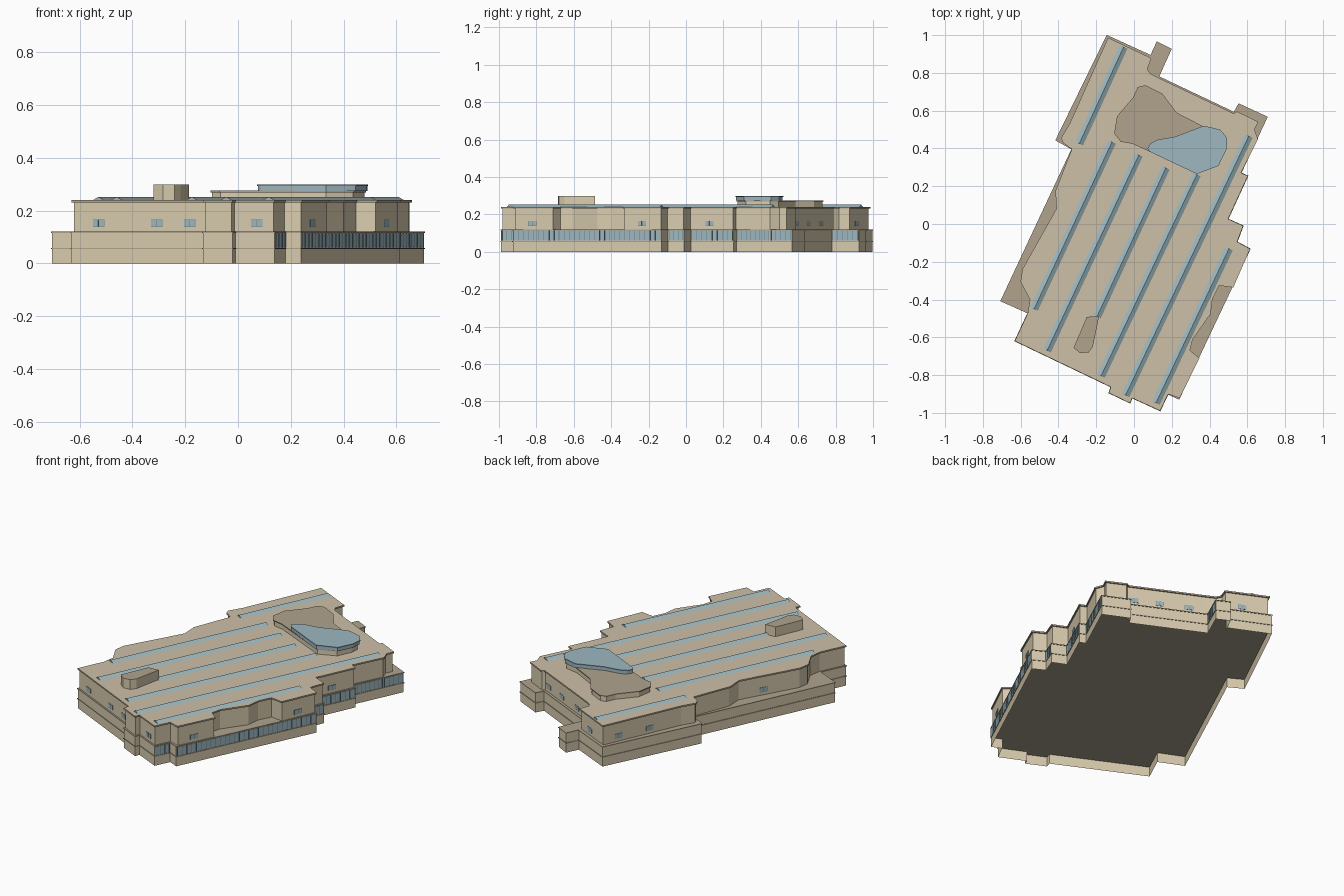
import bpy, bmesh
from mathutils import Vector

if "Cube" in bpy.data.objects:
    bpy.data.objects.remove(bpy.data.objects["Cube"])


def material(name, rgb):
    m = bpy.data.materials.new(name)
    m.diffuse_color = (*rgb, 1)
    m.use_nodes = True
    m.node_tree.nodes["Principled BSDF"].inputs["Base Color"].default_value = m.diffuse_color
    return m


STONE = material("stone", (0.70, 0.61, 0.43))
ROOF = material("roof", (0.61, 0.53, 0.39))
TRIM = material("trim", (0.44, 0.37, 0.27))
GLASS = material("glass", (0.34, 0.48, 0.53))
FRAME = material("frame", (0.16, 0.23, 0.27))
BASE = material("underside", (0.37, 0.34, 0.25))

# Plan outlines, clockwise from the back left corner
FRONT = [(.18, -.90), (.138, -.988), (-.01, -.92), (-.021, -.947),
         (-.132, -.894), (-.122, -.862), (-.63, -.619), (-.561, -.471)]
STEPS = [(.566, .27), (.602, .254), (.497, .026), (.577, -.01), (.545, -.095), (.614, -.132)]
LOWER = [(-.143, .997), (.085, .893), (.075, .868), (.122, .963), (.196, .926), (.13, .78),
         (.53, .59), (.555, .635), (.704, .566), (.65, .45), *STEPS, (.238, -.926), *FRONT,
         (-.704, -.407), (-.328, .397), (-.413, .444)]
UPPER = [(-.137, .985), (.09, .878), (.07, .82), (.085, .795), (.135, .77), (.53, .583),
         (.545, .595), (.657, .54), (.637, .5), (.655, .45), *STEPS,
         (.525, -.335), (.45, -.325), (.415, -.395), (.405, -.475), (.31, -.61), (.295, -.67),
         (.345, -.71), (.242, -.92), *FRONT,
         (-.55, -.4), (-.6, -.305), (-.59, -.24), (-.41, .08), (-.415, .175), (-.328, .397),
         (-.375, .43), (-.385, .455), (-.34, .53)]


def edges(pts):
    v = [Vector(p) for p in pts]
    return list(zip(v, v[1:] + v[:1]))


def outward(a, b):
    d = (b - a).normalized()
    return Vector((-d.y, d.x))


def offset(pts, r):
    e = edges(pts)
    out = []
    for i, (a, b) in enumerate(e):
        m = outward(*e[i - 1]) + outward(a, b)
        out.append(a + m * (r * min(2 / max(m.length_squared, .1), 2) if m.length > .3 else 0))
    return out


def finish(bm, name, mats, recalc=True):
    if recalc:
        bmesh.ops.recalc_face_normals(bm, faces=bm.faces)
    me = bpy.data.meshes.new(name)
    bm.to_mesh(me)
    bm.free()
    ob = bpy.data.objects.new(name, me)
    for m in mats:
        me.materials.append(m)
    bpy.context.collection.objects.link(ob)
    return ob


def walls(name, pts, z0, z1, wall, top=None):
    """Upright walls of a clockwise plan, with a roof when top is given."""
    bm = bmesh.new()
    lo, hi = [[bm.verts.new((p[0], p[1], z)) for p in pts] for z in (z0, z1)]
    n = len(pts)
    for i in range(n):
        j = (i + 1) % n
        bm.faces.new((lo[j], lo[i], hi[i], hi[j]))
    if top:
        bm.faces.new(hi[::-1]).material_index = 1
    return finish(bm, name, [wall, top or wall], False)


def course(name, pts, inner, outer, z0, z1, mat):
    """Thin band running round a plan."""
    bm = bmesh.new()
    loops = [[bm.verts.new((p[0], p[1], z)) for p in offset(pts, r)]
             for r, z in ((inner, z0), (outer, z0), (outer, z1), (inner, z1))]
    n = len(pts)
    for a, b in zip(loops, loops[1:]):
        for i in range(n):
            j = (i + 1) % n
            bm.faces.new((a[j], a[i], b[i], b[j]))
    return finish(bm, name, [mat], False)


def panel(bm, a, b, s0, s1, z0, z1, depth):
    """Box lying on wall a-b between distances s0 and s1."""
    d, n = (b - a).normalized(), outward(a, b)
    ring = [a + d * s0, a + d * s1, a + d * s1 + n * depth, a + d * s0 + n * depth]
    lo, hi = [[bm.verts.new((p.x, p.y, z)) for p in ring] for z in (z0, z1)]
    bm.faces.new(lo)
    bm.faces.new(hi)
    for i in range(4):
        j = (i + 1) % 4
        bm.faces.new((lo[i], lo[j], hi[j], hi[i]))


# Two storeys, with the floor slab raised inside the plinth
WALL = offset(UPPER, -.006)
walls("ground_storey", LOWER, 0, .12, STONE, TRIM)
walls("upper_storey", WALL, .12, .238, STONE)
bm = bmesh.new()
bm.faces.new([bm.verts.new((*p, .058)) for p in LOWER])
for f in bm.faces:
    f.normal_update()
    if f.normal.z > 0:
        f.normal_flip()
finish(bm, "floor_slab", [BASE], False)

# String courses and roof deck with cornice
course("sill_course", LOWER, 0, .003, .054, .059, TRIM)
course("ledge_course", LOWER, 0, .003, .115, .12, TRIM)
course("cornice_soffit", UPPER, -.006, .001, .231, .237, TRIM)
walls("roof_deck", offset(UPPER, .001), .236, .24, TRIM, ROOF)

# Ribbon glazing with mullions on every ground storey wall facing right
SIDE = Vector((.906, -.423))
glass, bars = bmesh.new(), bmesh.new()
for a, b in edges(LOWER):
    length = (b - a).length
    if outward(a, b).dot(SIDE) > .9 and length > .05:
        panel(glass, a, b, .004, length - .004, .061, .113, .002)
        count = max(2, round(length / .03))
        for i in range(count + 1):
            s = .006 + (length - .012) * i / count
            panel(bars, a, b, s - .0015, s + .0015, .06, .114, .0035)
finish(glass, "ribbon_glazing", [GLASS])
finish(bars, "ribbon_mullions", [FRAME])

# Small two-pane windows on the nearest upper wall
panes, frames = bmesh.new(), bmesh.new()
for spot in [(-.53, -.667), (-.31, -.772), (-.185, -.832), (.07, -.955),
             (.28, -.82), (.575, -.24), (.55, .12),
             (.5, .6), (.37, .66), (.22, .73), (0, .92),
             (-.18, .89), (-.26, .71), (-.48, -.05)]:
    p = Vector(spot)
    best = None
    for a, b in edges(WALL):
        d = b - a
        s = max(0, min(d.length, (p - a).dot(d.normalized())))
        gap = (a + d.normalized() * s - p).length
        if best is None or gap < best[0]:
            best = (gap, a, b, max(.03, min(d.length - .03, s)))
    _, a, b, s = best
    panel(frames, a, b, s - .024, s + .024, .138, .166, .001)
    for k in (-.023, .0015):
        panel(panes, a, b, s + k, s + k + .0215, .14, .164, .002)
finish(frames, "window_frames", [FRAME])
finish(panes, "window_panes", [GLASS])

# Long ridged skylights
for i, (x0, y0, x1, y1) in enumerate([
        (-.29, .425, -.055, .937), (-.529, -.45, -.116, .435), (-.46, -.67, .026, .366),
        (-.196, -.49, .169, .298), (-.175, -.805, .333, .262), (-.045, -.907, .608, .466),
        (.116, -.948, .503, -.13)]):
    bm = bmesh.new()
    ends = []
    for p in (Vector((x0, y0)), Vector((x1, y1))):
        ends.append([bm.verts.new((*(p + SIDE * w), z))
                     for w, z in ((-.022, .24), (.022, .24), (0, .252))])
        bm.faces.new(ends[-1])
    for j in range(3):
        k = (j + 1) % 3
        bm.faces.new((ends[0][j], ends[0][k], ends[1][k], ends[1][j]))
    finish(bm, f"skylight_{i + 1}", [GLASS])

# Rooftop volumes
walls("plant_room", [(-.25, -.492), (-.185, -.487), (-.218, -.65), (-.24, -.68),
                     (-.285, -.684), (-.32, -.655)], .24, .298, STONE, TRIM)
HALL = [(.02, .725), (.06, .735), (.15, .69), (.225, .59), (.37, .515), (.45, .5), (.485, .45),
        (.48, .40), (.44, .315), (.333, .27), (.08, .385), (-.01, .425), (-.07, .435),
        (-.105, .48), (-.09, .57), (-.005, .67)]
walls("hall_walls", offset(HALL, -.006), .24, .269, STONE)
course("hall_eaves", HALL, -.006, 0, .269, .275, TRIM)
walls("hall_roof", HALL, .27, .275, TRIM, TRIM)
LANTERN = [(.075, .40), (.09, .425), (.125, .443), (.22, .46), (.37, .517), (.455, .497),
           (.49, .455), (.487, .397), (.445, .31), (.333, .268), (.085, .385)]
walls("lantern_glazing", LANTERN, .274, .293, GLASS)
walls("lantern_roof", offset(LANTERN, .003), .293, .299, FRAME, GLASS)
